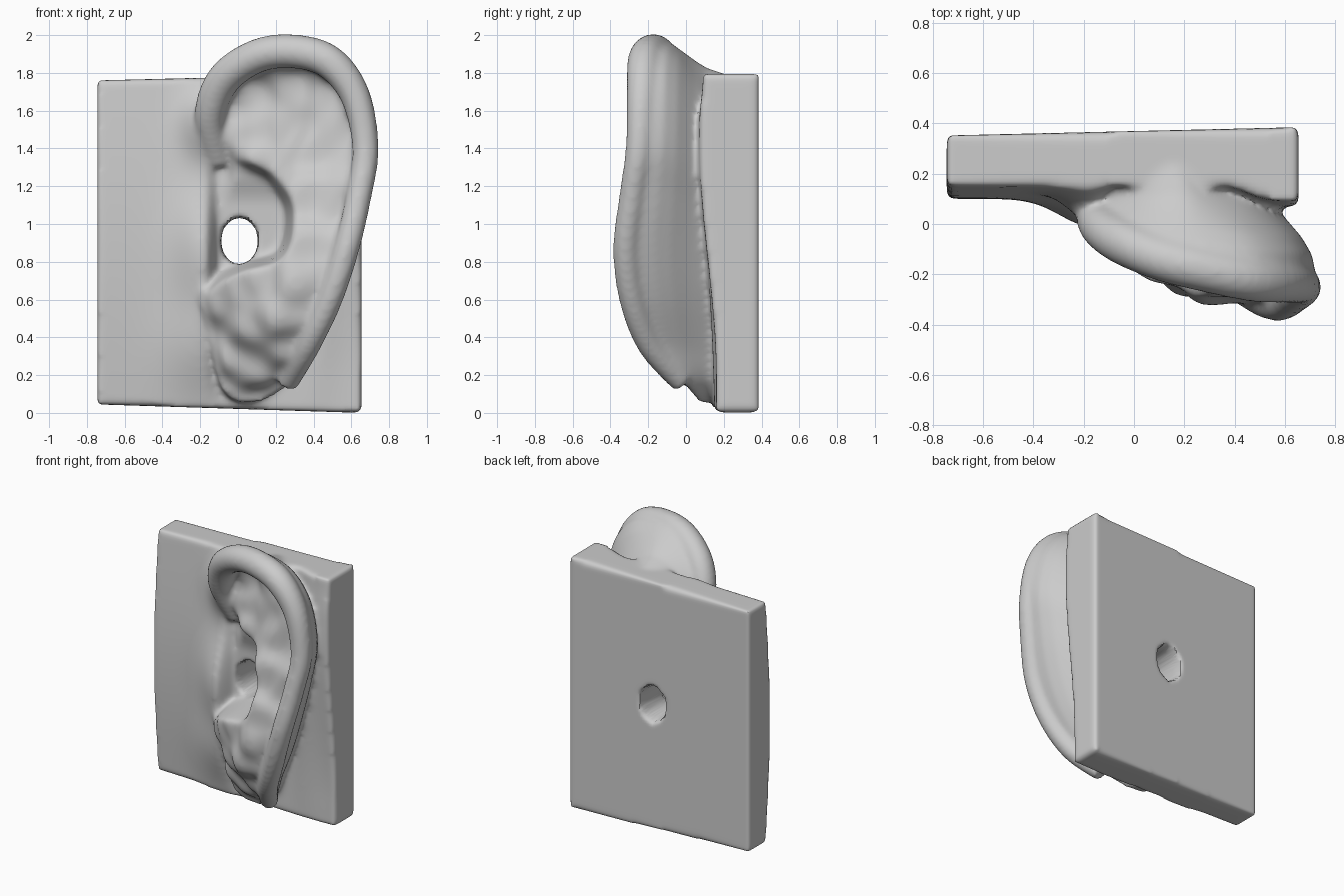
import bpy, bmesh, math
from mathutils import Vector

if "Cube" in bpy.data.objects:
    bpy.data.objects.remove(bpy.data.objects["Cube"])


def loft(name, rings):
    """Closed skin through equal-length rings of points, capped at both ends."""
    bm = bmesh.new()
    loops = [[bm.verts.new(p) for p in r] for r in rings]
    n = len(loops[0])
    for a, b in zip(loops, loops[1:]):
        for i in range(n):
            j = (i + 1) % n
            bm.faces.new((a[i], a[j], b[j], b[i]))
    caps = [bm.faces.new(loops[0]), bm.faces.new(list(reversed(loops[-1])))]
    bmesh.ops.triangulate(bm, faces=caps)
    bmesh.ops.recalc_face_normals(bm, faces=bm.faces[:])
    me = bpy.data.meshes.new(name)
    bm.to_mesh(me)
    bm.free()
    ob = bpy.data.objects.new(name, me)
    bpy.context.collection.objects.link(ob)
    return ob


def spline(pts, steps, closed):
    """Catmull-Rom curve through tuples of any length."""
    n, out = len(pts), []
    for i in range(n if closed else n - 1):
        ids = [i - 1, i, i + 1, i + 2]
        ids = [k % n if closed else min(max(k, 0), n - 1) for k in ids]
        p = [pts[k] for k in ids]
        for s in range(steps):
            t = s / steps
            out.append(tuple(0.5 * (2 * b + (c - a) * t + (2 * a - 5 * b + 4 * c - d) * t * t
                                    + (3 * b - a - 3 * c + d) * t ** 3) for a, b, c, d in zip(*p)))
    return out if closed else out + [tuple(pts[-1])]


def smooth(a, b, v):
    t = min(max((v - a) / (b - a), 0), 1)
    return t * t * (3 - 2 * t)


# rolled outer rim: x, z, y of centre line, radius
RIM = [(-0.1, 1.32, 0.13, .06), (-0.15, 1.56, 0.03, .08), (-0.08, 1.76, -.05, .09),
       (0.09, 1.885, -.13, .09), (0.28, 1.915, -.18, .09), (0.48, 1.86, -.22, .09),
       (0.62, 1.68, -.235, .08), (0.675, 1.4, -.25, .07), (0.64, 1.15, -.285, .068),
       (0.575, .87, -.318, .068), (0.485, .6, -.285, .068), (0.37, .36, -.19, .068),
       (0.26, .16, -.02, .06)]
# lobe and cheek side, closing the outline: x, z, y
SIDE = [(0.08, .055, .07), (-.08, .12, .06), (-.15, .4, .03), (-.2, .6, .0),
        (-.22, .92, .1), (-.18, 1.15, .12)]
# relief inside the outline: x, z, y
RELIEF = [(-.02, 1.6, .05), (.08, 1.7, .02), (.3, 1.75, -.06), (.5, 1.68, -.13),
          (.57, 1.45, -.16), (.1, 1.5, -.02), (0, 1.45, .02), (.08, 1.36, -.07),
          (.25, 1.5, -.06), (.4, 1.4, -.15), (.38, 1.15, -.21), (.53, 1.1, -.25),
          (.37, .87, -.29), (.3, .68, -.33), (.45, .72, -.32), (.12, .7, -.24),
          (0, .63, -.19), (-.12, .6, -.1), (.2, .5, -.3), (.05, .45, -.18),
          (.1, .22, -.06), (.25, .32, -.2), (.34, .5, -.29), (-.05, .3, -.04)]
# edge of the deep bowl: x, z
BOWL = spline([(-.06, 1.355), (.1, 1.32), (.21, 1.25), (.295, 1.1), (.29, .92), (.22, .8),
               (.05, .75), (-.08, .69), (-.18, .62), (-.2, .76), (-.18, .92), (-.16, 1.05),
               (-.1, 1.2)], 4, True)
outline = [p[:3] for p in RIM] + SIDE
KNOTS = outline + RELIEF


def bowl_depth(x, z):
    """Distance from the bowl edge, or zero outside it."""
    inside, best = False, 9.0
    for (ax, az), (bx, bz) in zip(BOWL, BOWL[1:] + BOWL[:1]):
        if (az > z) != (bz > z) and x < ax + (z - az) * (bx - ax) / (bz - az):
            inside = not inside
        dx, dz = bx - ax, bz - az
        t = min(max(((x - ax) * dx + (z - az) * dz) / (dx * dx + dz * dz), 0), 1)
        best = min(best, math.hypot(x - ax - t * dx, z - az - t * dz))
    return best if inside else 0


def ear_y(x, z):
    num = den = 0
    for kx, kz, ky in KNOTS:
        w = 1 / ((x - kx) ** 2 + (z - kz) ** 2 + .011) ** 2.6
        num += w * ky
        den += w
    y = num / den
    floor = .11 - .05 * smooth(1.1, 1.3, z)
    return y + (max(floor, y) - y) * smooth(0, .06, bowl_depth(x, z))


# ear body: relief surface, then tapering back to the neck inside the slab
edge = spline(outline, 9, True)
cx, cz = 0.2, 0.95
rings = []
for k in range(1, 56):
    t = k / 55
    ring = []
    for x, z, y in edge:
        px, pz = cx + t * (x - cx), cz + t * (z - cz)
        m = smooth(.88, 1, t)
        ring.append((px, ear_y(px, pz) * (1 - m) + y * m, pz))
    rings.append(ring)
for s, v in ((-.3, .15), (-.22, .35), (.05, .55), (.55, .8), (.9, 1), (1.4, 1.7)):
    ring = []
    for x, z, y in edge:
        q = s * (.6 + .4 * smooth(.2, .5, x)) if s > 0 else s
        ring.append((x - .2 * q * (x + .1), y + (.11 - y) * v if v <= 1 else .26,
                     z - .09 * q * (z - .1)))
    rings.append(ring)
ear = loft("ear_body", rings)

# rolled rim tube
path = spline(RIM, 8, False)
pos = [Vector((x, y, z)) for x, z, y, r in path]
rings = []
for i, c in enumerate(pos):
    tan = (pos[min(i + 1, len(pos) - 1)] - pos[max(i - 1, 0)]).normalized()
    u = tan.cross(Vector((0, 1, 0))).normalized()
    v = tan.cross(u)
    rings.append([c + path[i][3] * (math.cos(a) * u + math.sin(a) * v)
                  for a in (math.tau * k / 20 for k in range(20))])
rim = loft("rim", rings)


# backing slab with the cheek swelling towards the ear
def slab_y(x, z, s):
    left = .15 - .05 * math.sin(math.pi * s)
    right = .16 - .09 * smooth(.1, .8, s) + .02 * smooth(.85, 1, s)
    base = left + (right - left) * smooth(.3, .6, x)
    cheek = .11 * math.exp(-((x + .17) / .17) ** 2 - ((z - .85) / .33) ** 2)
    root = .12 * math.exp(-((x + .17) / .12) ** 2 - ((z - 1.53) / .17) ** 2)
    jaw = .06 * math.exp(-((x + .2) / .2) ** 2 - ((z - .35) / .25) ** 2)
    ear_gap = smooth(-.18, -.06, x) * smooth(.5, .3, x)
    front = base - cheek - root - jaw
    return front + (.15 - front) * ear_gap


rings = []
for k in range(61):
    s = k / 60
    ring = []
    for i in range(61):
        u = i / 60
        x = -.745 + 1.4 * u
        z = .045 - .045 * u + s * (1.715 + .08 * u)
        ring.append((x, slab_y(x, z, s), z))
    for i in range(60, -1, -1):
        u = i / 60
        ring.append((-.745 + 1.4 * u, .352 + .033 * u, .045 - .045 * u + s * (1.715 + .08 * u)))
    rings.append(ring)
slab = loft("ear_on_slab", rings)

# ear canal cutter
canal = loft("canal_cutter", [[(.008 + .095 * math.cos(a), y, .91 + .12 * math.sin(a))
                               for a in (math.tau * k / 40 for k in range(40))]
                              for y in (-.4, .6)])
canal.hide_render = True

# fuse everything into one soft skin, then bore the canal
bpy.ops.object.select_all(action='DESELECT')
for ob in (ear, rim, slab):
    ob.select_set(True)
bpy.context.view_layer.objects.active = slab
bpy.ops.object.join()
fuse = slab.modifiers.new("fuse", 'REMESH')
fuse.mode = 'VOXEL'
fuse.voxel_size = 0.016
fuse.use_smooth_shade = True
bore = slab.modifiers.new("bore", 'BOOLEAN')
bore.operation = 'DIFFERENCE'
bore.object = canal
bore.solver = 'EXACT'
soft = slab.modifiers.new("soften", 'SMOOTH')
soft.factor = 0.5
soft.iterations = 10
for name in ("fuse", "bore", "soften"):
    bpy.ops.object.modifier_apply(modifier=name)
bpy.data.objects.remove(canal)
bpy.ops.object.shade_smooth_by_angle(angle=math.radians(50))
